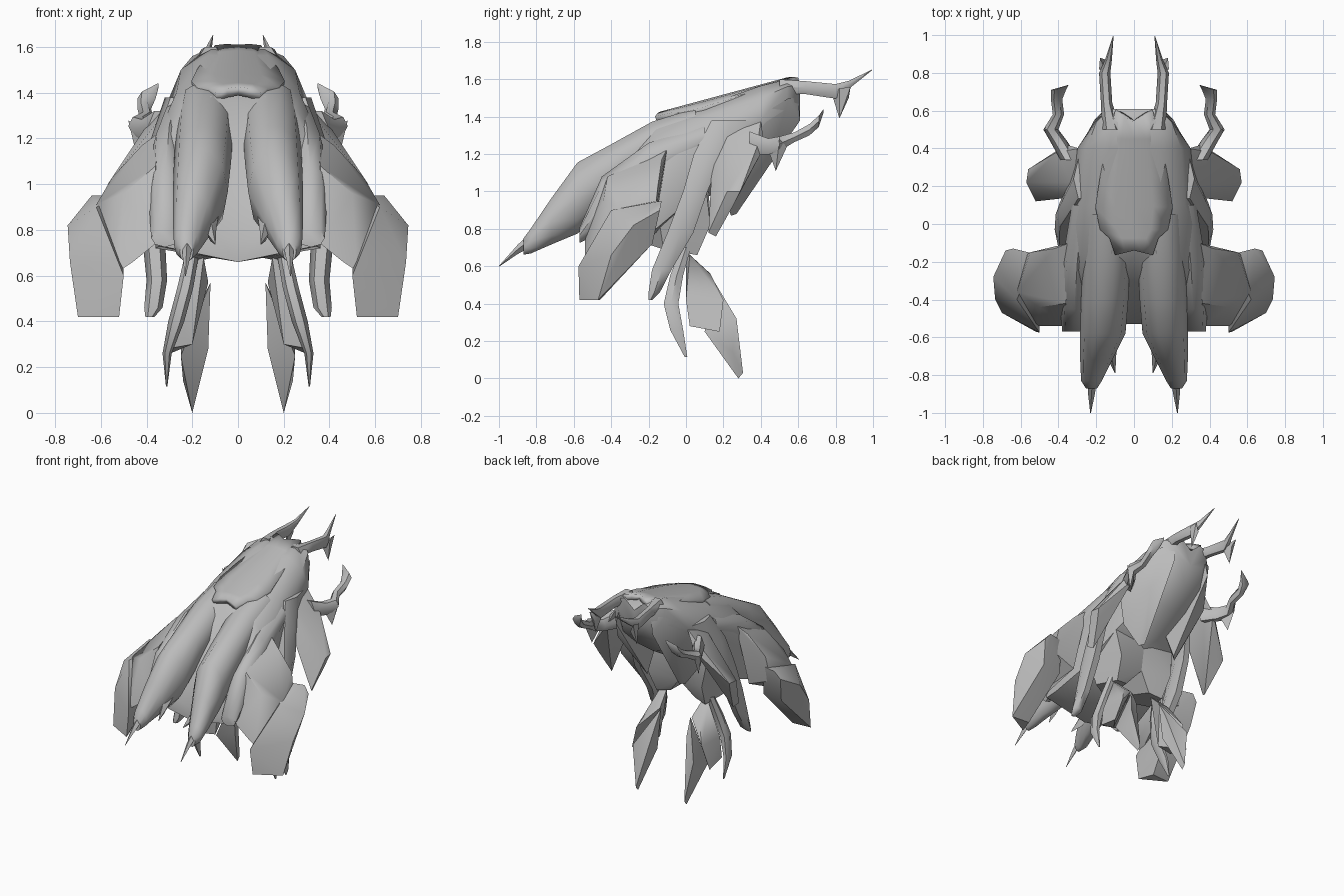
import bpy, bmesh, math

grey = bpy.data.materials.new("hull grey")
grey.diffuse_color = (0.5, 0.5, 0.5, 1)


def finish(name, bm, angle=40, mirror=True):
    bmesh.ops.recalc_face_normals(bm, faces=bm.faces)
    me = bpy.data.meshes.new(name)
    bm.to_mesh(me)
    bm.free()
    ob = bpy.data.objects.new(name, me)
    bpy.context.collection.objects.link(ob)
    me.materials.append(grey)
    if mirror:
        ob.modifiers.new("mirror", 'MIRROR').use_clip = True
    bpy.ops.object.select_all(action='DESELECT')
    ob.select_set(True)
    bpy.context.view_layer.objects.active = ob
    bpy.ops.object.shade_smooth_by_angle(angle=math.radians(angle))
    return ob


def skin(bm, rings, closed=True):
    """Bridge rings of equal length and cap the ends."""
    vs = [[bm.verts.new(p) for p in r] for r in rings]
    n = len(vs[0])
    for a, b in zip(vs, vs[1:]):
        for i in range(n if closed else n - 1):
            j = (i + 1) % n
            bm.faces.new((a[i], a[j], b[j], b[i]))
    bm.faces.new(vs[0])
    bm.faces.new(vs[-1])


def limb(name, stations, axis, n=8, angle=50):
    """Tapered limb; stations are x, y, z, half width, half depth."""
    bm = bmesh.new()
    rings = []
    for x, y, z, a, b in stations:
        ring = []
        for k in range(n):
            t = 2 * math.pi * k / n
            u, v = a * math.cos(t), b * math.sin(t)
            ring.append((x + u, y, z + v) if axis == 'Y' else (x + u, y + v, z))
        rings.append(ring)
    skin(bm, rings)
    return finish(name, bm, angle)


def shard(name, pts, angle=40):
    """Faceted plate made as the hull of a few corners."""
    bm = bmesh.new()
    for p in pts:
        bm.verts.new(p)
    res = bmesh.ops.convex_hull(bm, input=bm.verts)
    junk = {v for v in res["geom_interior"] + res["geom_unused"]
            if isinstance(v, bmesh.types.BMVert) and v.is_valid}
    bmesh.ops.delete(bm, geom=list(junk), context='VERTS')
    return finish(name, bm, angle)


# Main carapace: half profiles from the ridge round to the belly
body = {
    0.61: [(0, 1.52), (0.08, 1.59), (0.13, 1.57), (0.14, 1.5), (0.1, 1.42), (0, 1.4)],
    0.54: [(0, 1.59), (0.11, 1.6), (0.2, 1.56), (0.21, 1.44), (0.14, 1.3), (0, 1.28)],
    0.40: [(0, 1.56), (0.13, 1.565), (0.25, 1.5), (0.3, 1.38), (0.2, 1.18), (0, 1.14)],
    0.10: [(0, 1.46), (0.15, 1.46), (0.27, 1.40), (0.33, 1.24), (0.25, 1.02), (0, 0.96)],
    -0.16: [(0, 1.36), (0.12, 1.38), (0.25, 1.33), (0.37, 1.17), (0.33, 0.8), (0, 0.74)],
    -0.40: [(0, 1.0), (0.12, 1.08), (0.25, 1.08), (0.37, 1.02), (0.36, 0.72), (0, 0.66)],
    -0.53: [(0, 0.75), (0.1, 0.78), (0.25, 0.84), (0.35, 0.8), (0.34, 0.73), (0, 0.66)],
}
bm = bmesh.new()
skin(bm, [[(x, y, z) for x, z in p] for y, p in body.items()], closed=False)
finish("carapace", bm, 50)

# Canopy plate with a scalloped front lip and a notched rear edge
bm = bmesh.new()
rows = [(0.6, 0.1, -0.06), (0.45, 0.14, 0), (0.25, 0.18, 0), (0.09, 0.205, 0),
        (-0.03, 0.18, 0), (-0.075, 0.13, 0), (-0.165, 0.1, 0.025)]
grid = []
for y, w, notch in rows:
    grid.append([])
    for t in (-1, -0.5, 0, 0.5, 1):
        x, yy = w * t, y + notch * (1 - abs(t))
        grid[-1].append(bm.verts.new((x, yy, 1.452 + 0.27 * yy - 0.6 * x * x + 0.012 * (1 - t * t))))
for a, b in zip(grid, grid[1:]):
    for i in range(4):
        bm.faces.new((a[i], b[i], b[i + 1], a[i + 1]))
plate = finish("canopy", bm, 40, mirror=False)
s = plate.modifiers.new("thickness", 'SOLIDIFY')
s.thickness, s.offset = 0.04, -1

# Long front prongs with spikes
limb("front_prong", [(0.14, 0.05, 1.36, 0.11, 0.09), (0.145, -0.18, 1.25, 0.125, 0.13),
                     (0.155, -0.4, 1.1, 0.125, 0.16), (0.165, -0.58, 0.965, 0.12, 0.2),
                     (0.2, -0.72, 0.84, 0.085, 0.13), (0.225, -0.83, 0.735, 0.055, 0.07),
                     (0.225, -0.87, 0.705, 0.03, 0.045)], 'Y', 10)
limb("prong_spike", [(0.22, -0.82, 0.75, 0.025, 0.04), (0.225, -0.9, 0.69, 0.018, 0.025),
                     (0.23, -1.0, 0.6, 0.002, 0.002)], 'Y', 4, 30)
limb("prong_spur", [(0.13, -0.6, 0.9, 0.05, 0.08), (0.12, -0.7, 0.8, 0.025, 0.05),
                    (0.1, -0.79, 0.74, 0.002, 0.004)], 'Y', 4, 30)
limb("side_lobe", [(0.27, 0.1, 1.28, 0.06, 0.08), (0.3, -0.2, 1.13, 0.08, 0.13),
                   (0.315, -0.45, 0.93, 0.075, 0.15), (0.32, -0.57, 0.765, 0.06, 0.04)], 'Y', 8)

# Shoulder shells and the hanging outer pods
shard("shoulder_shell", [(0.34, -0.1, 1.23), (0.36, -0.42, 1.08), (0.36, -0.54, 0.74), (0.46, -0.54, 0.66),
                         (0.52, -0.54, 0.62), (0.62, -0.36, 0.91), (0.55, -0.15, 1.03), (0.42, -0.13, 1.17),
                         (0.5, -0.44, 0.96), (0.4, -0.17, 0.78), (0.58, -0.17, 0.85)], 45)
shard("outer_pod", [(0.64, -0.13, 0.95), (0.68, -0.14, 0.9), (0.745, -0.28, 0.82), (0.735, -0.4, 0.66),
                    (0.70, -0.47, 0.42), (0.52, -0.57, 0.42), (0.50, -0.575, 0.6), (0.62, -0.4, 0.9),
                    (0.56, -0.46, 0.42), (0.5, -0.2, 0.72), (0.66, -0.18, 0.72), (0.52, -0.16, 0.95)], 40)

# Drooping flank limbs
limb("flank_limb", [(0.27, 0.24, 1.38, 0.05, 0.12), (0.33, 0.12, 1.2, 0.05, 0.09),
                    (0.37, 0.05, 1.0, 0.045, 0.075), (0.37, -0.03, 0.78, 0.05, 0.08),
                    (0.355, -0.13, 0.58, 0.045, 0.06), (0.37, -0.17, 0.46, 0.04, 0.035),
                    (0.385, -0.19, 0.42, 0.02, 0.012)], 'Z', 6)

# Swept rear fins
shard("rear_fin", [(0.29, 0.4, 1.38), (0.36, 0.42, 1.24), (0.41, 0.38, 1.24), (0.56, 0.29, 1.0),
                   (0.57, 0.22, 1.0), (0.52, 0.12, 0.78), (0.5, 0.16, 0.76), (0.34, 0.14, 1.17),
                   (0.33, 0.22, 1.3), (0.54, 0.25, 0.92)])

# Rear cheek lobes tapering down to a point under the tail
shard("rear_cheek", [(0.13, 0.6, 1.5), (0.21, 0.55, 1.5), (0.15, 0.61, 1.38), (0.28, 0.42, 1.42), (0.33, 0.24, 1.22),
                     (0.15, 0.48, 1.2), (0.24, 0.46, 1.2), (0.13, 0.27, 0.88), (0.16, 0.24, 0.87),
                     (0.1, 0.2, 1.1), (0.26, 0.2, 1.02)], 50)

# Grasping side claws
limb("side_claw", [(0.34, 0.34, 1.26, 0.05, 0.07), (0.4, 0.44, 1.24, 0.045, 0.05), (0.44, 0.5, 1.255, 0.04, 0.045),
                   (0.4, 0.58, 1.29, 0.03, 0.03), (0.41, 0.66, 1.33, 0.03, 0.035),
                   (0.4, 0.71, 1.375, 0.04, 0.035), (0.35, 0.735, 1.43, 0.003, 0.012)], 'Y', 6)
shard("claw_barb", [(0.4, 0.44, 1.22), (0.45, 0.54, 1.24), (0.48, 0.5, 1.28), (0.44, 0.48, 1.11)])

# Rear horns
limb("rear_horn", [(0.12, 0.5, 1.56, 0.05, 0.045), (0.145, 0.64, 1.555, 0.03, 0.04),
                   (0.155, 0.8, 1.535, 0.03, 0.045), (0.135, 0.87, 1.57, 0.018, 0.025),
                   (0.11, 0.995, 1.65, 0.002, 0.002)], 'Y', 6)
shard("horn_barb", [(0.14, 0.78, 1.52), (0.18, 0.88, 1.56), (0.185, 0.82, 1.55), (0.17, 0.82, 1.39), (0.15, 0.87, 1.5)])

# Belly block carrying the legs
shard("belly", [(0, 0.12, 1.05), (0.26, 0.1, 1.08), (0.3, -0.16, 0.95), (0, -0.3, 0.75),
                (0.24, -0.12, 0.69), (0.2, 0.06, 0.66), (0.1, 0.04, 0.68), (0, 0.08, 0.8), (0.22, 0.13, 0.82)])

# Hind legs: thigh blade, pointed shin and thin front talon
shard("thigh", [(0.15, 0.0, 0.68), (0.2, 0.02, 0.66), (0.13, 0.12, 0.57), (0.2, 0.13, 0.56), (0.28, 0.0, 0.42),
                (0.27, 0.2, 0.42), (0.31, 0.02, 0.28), (0.32, 0.18, 0.25), (0.2, 0.02, 0.3)])
shard("shin", [(0.12, 0.12, 0.57), (0.13, 0.18, 0.45), (0.25, 0.27, 0.32), (0.25, 0.1, 0.25), (0.13, 0.15, 0.28),
               (0.24, 0.25, 0.14), (0.2, 0.305, 0.03), (0.2, 0.28, 0.0)])
limb("front_talon", [(0.2, 0.0, 0.7, 0.03, 0.03), (0.23, -0.05, 0.55, 0.035, 0.04),
                     (0.27, -0.08, 0.4, 0.035, 0.045), (0.31, -0.05, 0.26, 0.02, 0.04),
                     (0.312, 0.0, 0.115, 0.003, 0.008)], 'Z', 6)
